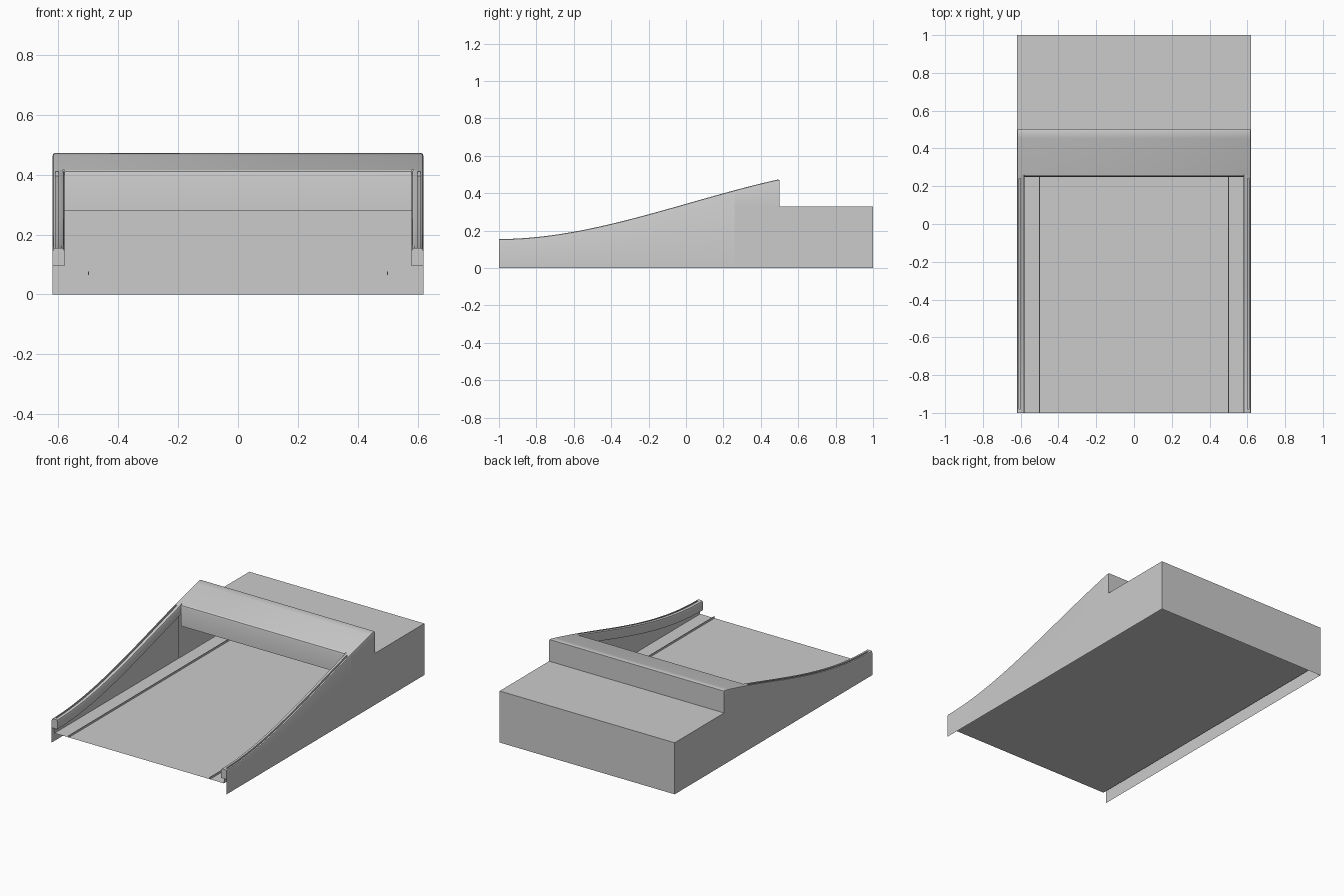
import bpy, bmesh, math

if "Cube" in bpy.data.objects:
    bpy.data.objects.remove(bpy.data.objects["Cube"])

grey = bpy.data.materials.new("plain_grey")
grey.diffuse_color = (0.6, 0.6, 0.6, 1)
grey.use_nodes = True
grey.node_tree.nodes["Principled BSDF"].inputs["Base Color"].default_value = grey.diffuse_color

W, FLOOR, BOX = 0.62, 0.065, 0.33


def top(y):
    """Height of the swept top line along the length."""
    t = (y + 1) / 1.5
    return 0.155 + 0.32 * (3 * t**2 - 2 * t**3) + 0.33 * (t**3 - t**2)


def finish(name, bm, smooth=True):
    bmesh.ops.remove_doubles(bm, verts=bm.verts, dist=1e-5)
    bmesh.ops.recalc_face_normals(bm, faces=bm.faces)
    me = bpy.data.meshes.new(name)
    bm.to_mesh(me)
    bm.free()
    me.materials.append(grey)
    ob = bpy.data.objects.new(name, me)
    bpy.context.collection.objects.link(ob)
    if smooth:
        bpy.ops.object.select_all(action='DESELECT')
        ob.select_set(True)
        bpy.context.view_layer.objects.active = ob
        bpy.ops.object.shade_smooth_by_angle(angle=math.radians(35))
    return ob


def loft(bm, rows):
    vs = [[bm.verts.new(p) for p in r] for r in rows]
    for a, b in zip(vs, vs[1:]):
        for i in range(len(a) - 1):
            bm.faces.new((a[i], a[i + 1], b[i + 1], b[i]))
    return vs


def poly(bm, pts):
    return bm.faces.new([bm.verts.new(p) for p in pts])


# Side walls with a rounded, grooved rail that follows the sweep
def rail_section(s, y, d):
    t = top(y)
    pts = [(W, 0), (W, t - .012), (.617, t - .003), (.61, t), (.61, t - d),
           (.60, t - d), (.60, t), (.588, t), (.583, t - .003), (.58, t - .01),
           (.58, t - .06), (.60, t - .06), (.60, FLOOR)]
    return [(s * x, y, z) for x, z in pts]


for s, side in ((-1, "left"), (1, "right")):
    bm = bmesh.new()
    ys = [-.98 + 1.22 * i / 24 for i in range(25)]
    stations = [(-1, 0), (-.98, 0)] + [(y, .015) for y in ys] + [(.24, 0), (.26, 0)]
    loft(bm, [rail_section(s, y, d) for y, d in stations])
    # front end cap of the rail
    p = rail_section(s, -1, 0)
    cap = [p[i] for i in (1, 2, 3, 6, 7, 8, 9, 10)]
    poly(bm, [(s * W, -1, p[10][2])] + cap)
    finish(side + "_side_rail", bm)

# Raised cross beam and the outer walls beneath it
bm = bmesh.new()


def beam_section(y, drop=0):
    t = top(y) - drop
    half = [(W, 0), (W, BOX), (W, t - .012), (.617, t - .003), (.61, t)]
    return [(x, y, z) for x, z in half] + [(-x, y, z) for x, z in reversed(half)]


rows = [beam_section(.26 + .232 * i / 6) for i in range(7)] + [beam_section(.5, .005)]
loft(bm, rows)
poly(bm, rows[-1][1:-1])
finish("cross_beam", bm)

# Front apron of the beam
bm = bmesh.new()
edge = [(.25, .28), (.25, .40), (.253, .411), (.26, top(.26))]
loft(bm, [[(x, y, z) for y, z in edge] for x in (-.58, .58)])
finish("beam_apron", bm)

# Rear box, open underneath
bm = bmesh.new()
outline = [(W, 0), (W, BOX), (-W, BOX), (-W, 0)]
rows = [[(x, y, z) for x, z in outline] for y in (.5, 1)]
loft(bm, rows)
poly(bm, rows[1])
finish("rear_box", bm, False)

# Floor bed
bm = bmesh.new()
poly(bm, [(-.6, -1, FLOOR), (.6, -1, FLOOR), (.6, 1, FLOOR), (-.6, 1, FLOOR)])
finish("floor_bed", bm, False)

# Low guide strips along the floor
for s, side in ((-1, "left"), (1, "right")):
    bm = bmesh.new()
    sec = [(.498, FLOOR), (.498, FLOOR + .012), (.502, FLOOR + .012), (.502, FLOOR)]
    rows = [[(s * x, y, z) for x, z in sec] for y in (-1, 1)]
    loft(bm, rows)
    for r in rows:
        poly(bm, r)
    finish(side + "_floor_guide", bm, False)
